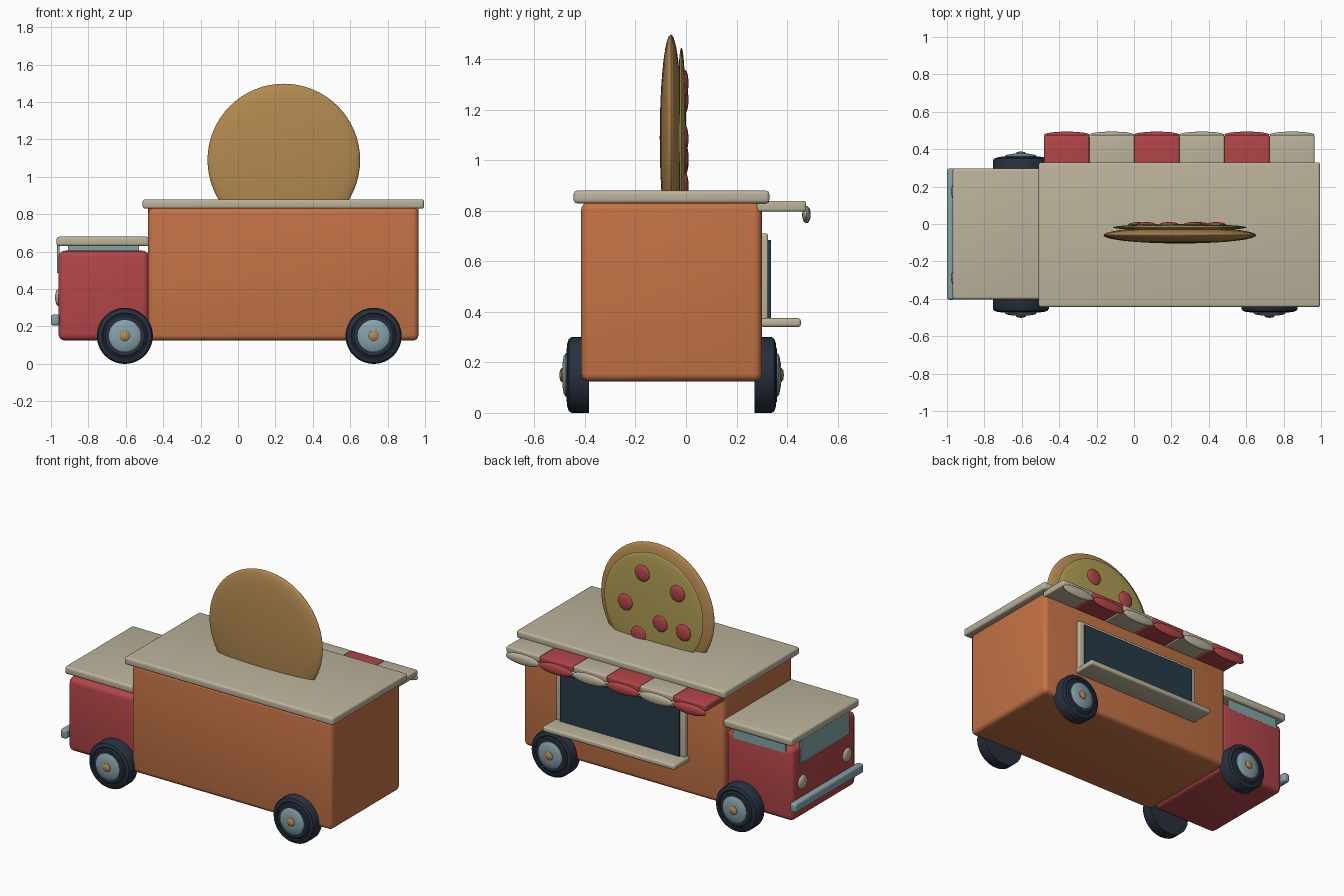
import bpy, bmesh, math
from mathutils import Matrix

if "Cube" in bpy.data.objects:
    bpy.data.objects.remove(bpy.data.objects["Cube"])

MID = -0.057  # y of the truck's centre line


def mat(name, *rgb):
    m = bpy.data.materials.new(name)
    m.diffuse_color = (*rgb, 1)
    m.use_nodes = True
    m.node_tree.nodes["Principled BSDF"].inputs["Base Color"].default_value = m.diffuse_color
    return m


ORANGE = mat("orange_paint", 0.55, 0.17, 0.06)
RED = mat("red_paint", 0.45, 0.06, 0.065)
CREAM = mat("cream", 0.50, 0.45, 0.33)
GLASS = mat("glass", 0.22, 0.38, 0.38)
STEEL = mat("steel", 0.24, 0.36, 0.40)
DARK = mat("dark", 0.02, 0.045, 0.065)
TYRE = mat("tyre", 0.02, 0.03, 0.05)
GOLD = mat("crust", 0.45, 0.25, 0.08)
CHEESE = mat("cheese", 0.43, 0.34, 0.09)


def finish(name, bm, material):
    me = bpy.data.meshes.new(name)
    bmesh.ops.recalc_face_normals(bm, faces=bm.faces)
    bm.to_mesh(me)
    bm.free()
    ob = bpy.data.objects.new(name, me)
    bpy.context.collection.objects.link(ob)
    me.materials.append(material)
    bpy.ops.object.select_all(action='DESELECT')
    ob.select_set(True)
    bpy.context.view_layer.objects.active = ob
    bpy.ops.object.shade_smooth_by_angle(angle=math.radians(35))
    return ob


def box(name, x, y, z, material, bevel=0.0):
    """Box from (min, max) ranges with rounded edges."""
    bm = bmesh.new()
    size = [r[1] - r[0] for r in (x, y, z)]
    mid = [(r[1] + r[0]) / 2 for r in (x, y, z)]
    bmesh.ops.create_cube(bm, size=1, matrix=Matrix.Translation(mid) @ Matrix.Diagonal((*size, 1)))
    if bevel:
        bmesh.ops.bevel(bm, geom=bm.edges[:], offset=bevel, segments=4, profile=0.5, affect='EDGES')
    return finish(name, bm, material)


def blob(name, centre, radii, material, u=48, v=24):
    """Ellipsoid with its poles along y."""
    bm = bmesh.new()
    m = Matrix.Translation(centre) @ Matrix.Diagonal((*radii, 1)) @ Matrix.Rotation(math.pi / 2, 4, 'X')
    bmesh.ops.create_uvsphere(bm, u_segments=u, v_segments=v, radius=1, matrix=m)
    return finish(name, bm, material)


def lathe(name, profile, x, z, side, material, n=48):
    """Spin (radius, distance from centre line) points about a y axis."""
    bm = bmesh.new()
    vs = [bm.verts.new((r, MID + side * d, 0)) for r, d in profile]
    es = [bm.edges.new(p) for p in zip(vs, vs[1:])]
    bmesh.ops.spin(bm, geom=vs + es, cent=(0, MID, 0), axis=(0, 1, 0), angle=math.tau, steps=n)
    bmesh.ops.remove_doubles(bm, verts=bm.verts, dist=1e-5)
    bmesh.ops.translate(bm, verts=bm.verts, vec=(x, 0, z))
    return finish(name, bm, material)


# Bodywork and roofs
box("body", (-0.48, 0.965), (-0.415, 0.30), (0.125, 0.835), ORANGE, 0.03)
box("roof", (-0.51, 0.995), (-0.445, 0.33), (0.83, 0.88), CREAM, 0.014)
box("cab", (-0.96, -0.475), (-0.387, 0.273), (0.125, 0.605), RED, 0.035)
box("cab_roof", (-0.97, -0.475), (-0.403, 0.297), (0.63, 0.68), CREAM, 0.014)

# Cab glass, bumper and lamps
box("windscreen", (-0.967, -0.955), (-0.305, 0.195), (0.485, 0.635), GLASS)
box("cab_side_window", (-0.91, -0.53), (0.262, 0.2735), (0.565, 0.635), GLASS)
box("bumper", (-1.0, -0.955), (-0.405, 0.297), (0.205, 0.265), STEEL, 0.014)
for s in (-1, 1):
    blob("headlight", (-0.96, MID + s * 0.23, 0.355), (0.018, 0.045, 0.045), CREAM, 24, 16)

# Wheels: tyre, hub and cap
for x in (-0.605, 0.725):
    for s in (-1, 1):
        lathe("tyre", [(0, .328), (.15, .328), (.15, .396), (.143, .407), (.122, .414),
                       (.115, .410), (.105, .417), (0, .417)], x, 0.15, s, TYRE)
        lathe("hub", [(.085, .40), (.085, .421), (.075, .427), (.04, .433), (0, .433)], x, 0.15, s, STEEL)
        lathe("hub_cap", [(.027, .42), (.027, .436), (.02, .442), (0, .445)], x, 0.15, s, GOLD, 24)

# Serving window and counter
box("window_frame", (-0.22, 0.71), (0.29, 0.325), (0.345, 0.71), CREAM, 0.008)
box("window_opening", (-0.185, 0.675), (0.31, 0.336), (0.365, 0.685), DARK)
box("counter", (-0.235, 0.72), (0.295, 0.455), (0.34, 0.375), CREAM, 0.012)

# Striped awning with scalloped edge
w = 1.445 / 6
for i in range(6):
    x0 = -0.48 + i * w
    m = (RED, CREAM)[i % 2]
    box("awning_stripe", (x0, x0 + w), (0.28, 0.476), (0.797, 0.84), m, 0.01)
    blob("awning_scallop", (x0 + w / 2, 0.477, 0.785), (w / 2, 0.017, 0.034), m, 32, 16)

# Rooftop pizza sign
PX, PZ = 0.245, 1.09
blob("pizza_crust", (PX, -0.06, PZ), (0.408, 0.044, 0.408), GOLD, 64, 24)
blob("pizza_cheese", (PX, -0.018, PZ), (0.357, 0.018, 0.357), CHEESE, 64, 24)
for dx, dz in ((.072, .215), (-.18, .15), (.194, -.004), (-.058, -.078), (-.223, -.094), (.1, -.19)):
    blob("pepperoni", (PX + dx, -0.004, PZ + dz), (0.053, 0.014, 0.053), RED, 24, 12)
